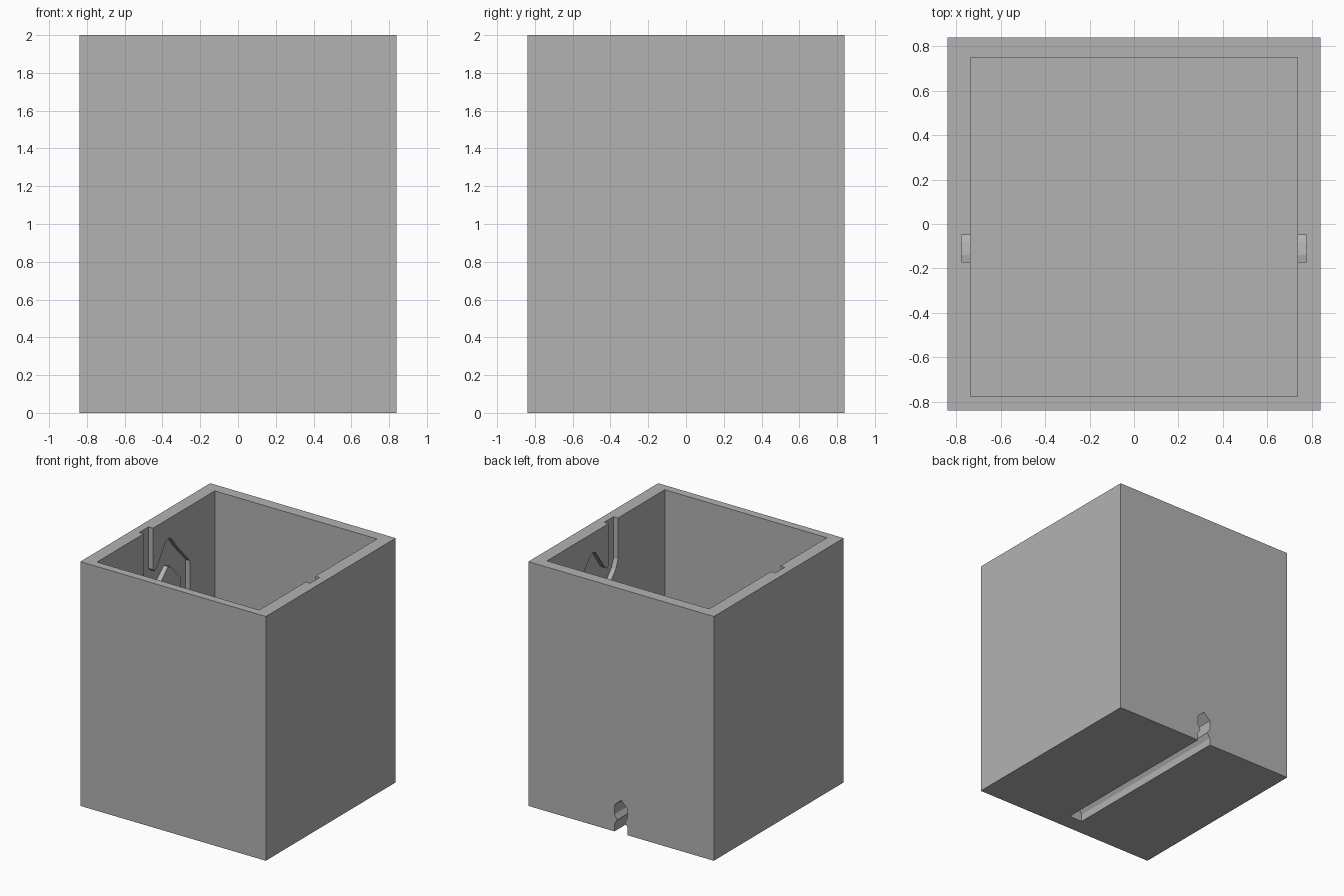
import bpy, bmesh
from mathutils import Vector

old = bpy.data.objects.get("Cube")
if old:
    bpy.data.objects.remove(old, do_unlink=True)

HALF, HEIGHT, FLOOR = 0.84, 2.0, 0.35

grey = bpy.data.materials.new("plain grey")
grey.use_nodes = True
grey.diffuse_color = (0.45, 0.45, 0.45, 1)
grey.node_tree.nodes["Principled BSDF"].inputs["Base Color"].default_value = grey.diffuse_color


def prism(name, points, along):
    """Extrude a closed outline along a vector."""
    bm = bmesh.new()
    face = bm.faces.new([bm.verts.new(p) for p in points])
    moved = bmesh.ops.extrude_face_region(bm, geom=[face])["geom"]
    bmesh.ops.translate(bm, vec=Vector(along),
                        verts=[v for v in moved if isinstance(v, bmesh.types.BMVert)])
    bmesh.ops.recalc_face_normals(bm, faces=bm.faces)
    mesh = bpy.data.meshes.new(name)
    bm.to_mesh(mesh)
    bm.free()
    mesh.materials.append(grey)
    ob = bpy.data.objects.new(name, mesh)
    bpy.context.collection.objects.link(ob)
    return ob


def rectangle(x, y0, y1, z):
    return [(-x, y0, z), (x, y0, z), (x, y1, z), (-x, y1, z)]


box = prism("box_shell", rectangle(HALF, -HALF, HALF, 0), (0, 0, HEIGHT))

# Open cavity
cutters = [prism("cavity_cutter", rectangle(0.735, -0.775, 0.75, FLOOR), (0, 0, HEIGHT))]

# Zigzag pin track in both side walls: (y, depth below the rim)
track = [(-.17, -.05), (-.17, .34), (-.14, .41), (-.08, .48), (0, .53), (.07, .46),
         (.147, .39), (.19, .41), (.315, .55), (.315, 1.4), (.43, 1.4), (.43, .45),
         (.28, .29), (.2, .19), (.16, .16), (.12, .17), (0, .34), (-.03, .36),
         (-.05, .34), (-.05, -.05)]
for side, name in ((1, "left_track_cutter"), (-1, "right_track_cutter")):
    outline = [(side * 0.7, y, HEIGHT - d) for y, d in track]
    cutters.append(prism(name, outline, (side * 0.075, 0, 0)))

# Necked channel along the underside, open at the back: (half width, z)
half = [(.06, -.05), (.06, .06), (.035, .10), (.06, .14), (.06, .215)]
section = half + [(0, .27)] + [(-x, z) for x, z in reversed(half)]
cutters.append(prism("channel_cutter", [(x, -0.70, z) for x, z in section], (0, 1.7, 0)))

for cutter in cutters:
    cutter.hide_render = True
    cutter.hide_viewport = True
    cut = box.modifiers.new(cutter.name, "BOOLEAN")
    cut.operation = "DIFFERENCE"
    cut.solver = "EXACT"
    cut.object = cutter
